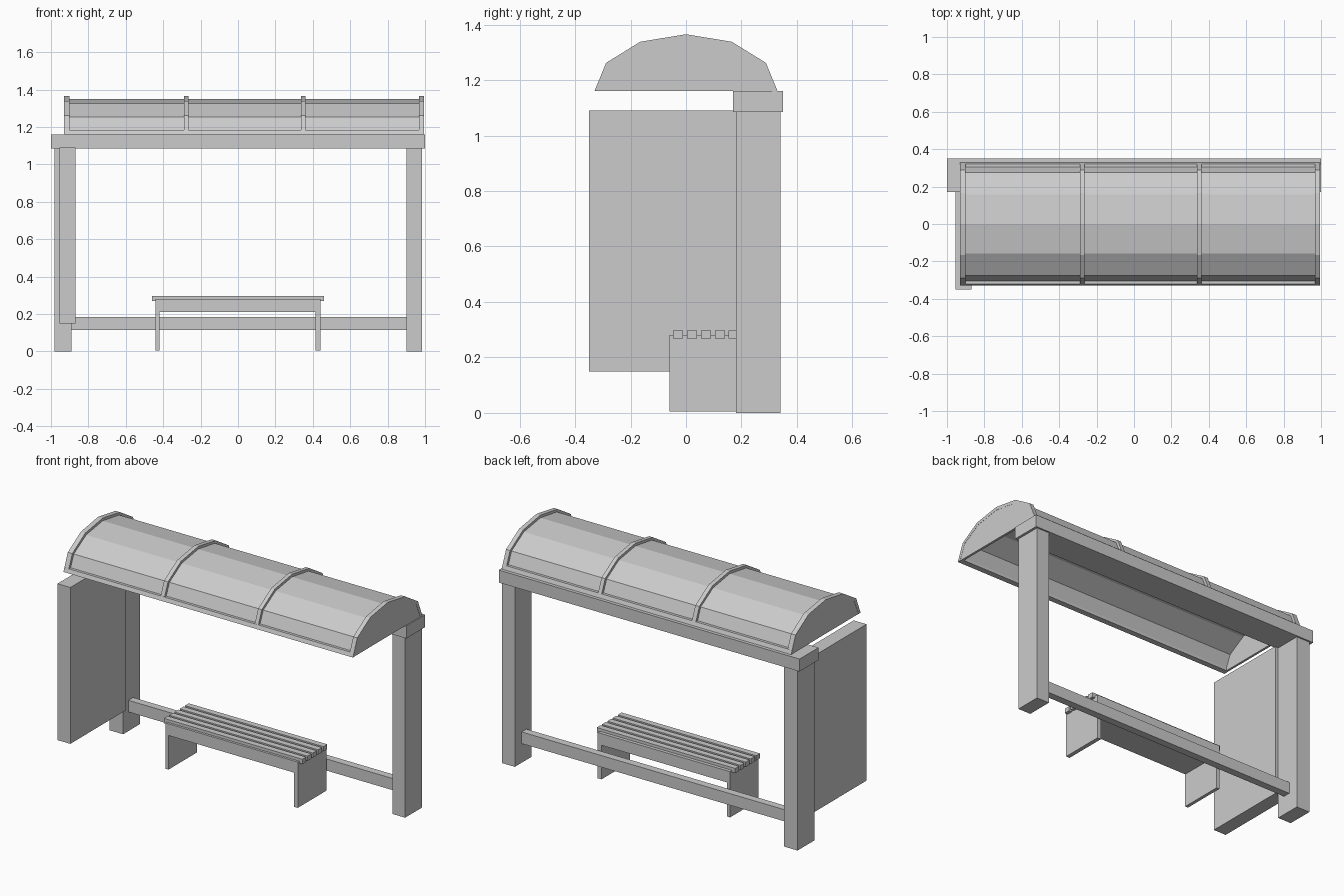
import bpy, bmesh

if "Cube" in bpy.data.objects:
    bpy.data.objects.remove(bpy.data.objects["Cube"])


def finish(name, bm):
    bmesh.ops.recalc_face_normals(bm, faces=bm.faces)
    mesh = bpy.data.meshes.new(name)
    bm.to_mesh(mesh)
    bm.free()
    obj = bpy.data.objects.new(name, mesh)
    bpy.context.collection.objects.link(obj)
    return obj


def box(name, x, y, z):
    """Box from (min, max) ranges on each axis."""
    bm = bmesh.new()
    bmesh.ops.create_cube(bm, size=1)
    for v in bm.verts:
        v.co = [r[0] if c < 0 else r[1] for c, r in zip(v.co, (x, y, z))]
    return finish(name, bm)


def arch(name, x0, x1, outer, inner):
    """Arched band between two (y, z) curves, running from x0 to x1."""
    bm = bmesh.new()
    rings = [[bm.verts.new((x, y, z)) for x, (y, z) in
              ((x0, o), (x1, o), (x1, i), (x0, i))] for o, i in zip(outer, inner)]
    for a, b in zip(rings, rings[1:]):
        for k in range(4):
            n = (k + 1) % 4
            bm.faces.new((a[k], a[n], b[n], b[k]))
    bm.faces.new(rings[0])
    bm.faces.new(rings[-1])
    return finish(name, bm)


def gable(name, x0, x1, profile):
    """Filled arch plate."""
    bm = bmesh.new()
    face = bm.faces.new([bm.verts.new((x0, y, z)) for y, z in profile])
    ext = bmesh.ops.extrude_face_region(bm, geom=[face])["geom"]
    verts = [g for g in ext if isinstance(g, bmesh.types.BMVert)]
    bmesh.ops.translate(bm, verts=verts, vec=(x1 - x0, 0, 0))
    return finish(name, bm)


# Supporting frame
box("left_post", (-0.98, -0.89), (0.18, 0.34), (0, 1.09))
box("right_post", (0.90, 0.985), (0.18, 0.34), (0, 1.09))
box("top_beam", (-1.0, 1.0), (0.17, 0.35), (1.085, 1.16))
box("low_rail", (-0.89, 0.90), (0.23, 0.275), (0.115, 0.185))
box("side_panel", (-0.955, -0.87), (-0.35, 0.18), (0.15, 1.09))

# Bench
for side, x in (("left", (-0.44, -0.42)), ("right", (0.415, 0.44))):
    box(side + "_bench_leg", x, (-0.06, 0.21), (0.005, 0.28))
box("bench_base", (-0.42, 0.415), (-0.06, 0.21), (0.21, 0.28))
for i in range(5):
    y = -0.046 + i * 0.05
    box(f"seat_slat_{i + 1}", (-0.46, 0.46), (y, y + 0.036), (0.268, 0.297))

# Curved roof
half = [(0.33, 1.16), (0.288, 1.262), (0.165, 1.338)]
outer = [(-y, z) for y, z in half] + [(0, 1.365)] + half[::-1]


def inset(d):
    return [(y * (1 - d / 0.33), 1.16 + (z - 1.16) * (1 - d / 0.205)) for y, z in outer]


arch("roof_sheet", -0.92, 0.985, inset(0.016), inset(0.028))
ribs = [(-0.93, -0.90), (-0.29, -0.264), (0.336, 0.36), (0.968, 0.995)]
for i, (x0, x1) in enumerate(ribs):
    arch(f"roof_rib_{i + 1}", x0, x1, outer, inset(0.02))
gable("left_gable", -0.929, -0.915, inset(0.001))
gable("right_gable", 0.98, 0.994, inset(0.001))

# Lower edge strips of the roof
for side, s in (("front", -1), ("back", 1)):
    edge = [(0.33 * s, 1.16), (0.321 * s, 1.183), (0.295 * s, 1.183), (0.295 * s, 1.16)]
    gable(side + "_roof_sill", -0.928, 0.993, edge)
